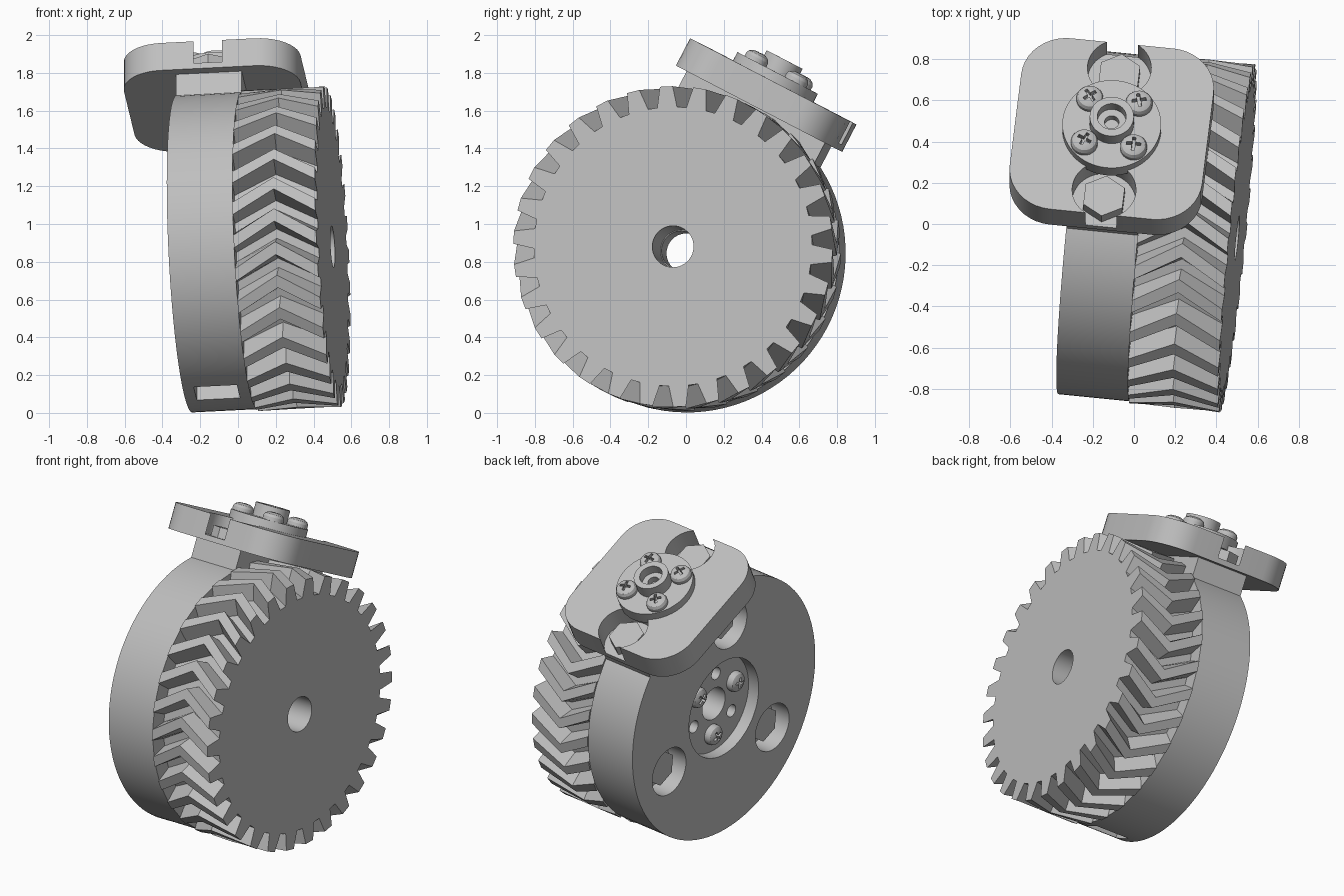
import bpy, bmesh
from math import radians, sin, cos, pi, tau
from mathutils import Matrix, Vector

cube = bpy.data.objects.get("Cube")
if cube:
    bpy.data.objects.remove(cube, do_unlink=True)

GREY = (0.52, 0.52, 0.52, 1)
grey = bpy.data.materials.new("light grey")
grey.use_nodes = True
grey.diffuse_color = GREY
grey.node_tree.nodes["Principled BSDF"].inputs["Base Color"].default_value = GREY

# Main dimensions; x is the wheel axis, z points to the mounting plate
DISK_R, HALF = 0.84, 0.175
GEAR_R, ROOT_R, GEAR_W, TEETH, TWIST = 0.85, 0.74, 0.44, 30, 0.155
PLATE_TOP, PLATE_T, PLATE_SIZE = 1.02, 0.163, 0.94
BORE_R, BOLT_CIRCLE = 0.155, 0.55
parts = []


def place(x, y, z, tilt=0):
    """Local frame whose z axis is turned about y by tilt degrees."""
    return Matrix.Translation((x, y, z)) @ Matrix.Rotation(radians(tilt), 4, 'Y')


def finish(name, bm, keep=True):
    bmesh.ops.recalc_face_normals(bm, faces=bm.faces)
    mesh = bpy.data.meshes.new(name)
    bm.to_mesh(mesh)
    bm.free()
    mesh.materials.append(grey)
    obj = bpy.data.objects.new(name, mesh)
    bpy.context.collection.objects.link(obj)
    if keep:
        parts.append(obj)
    else:
        obj.hide_render = True
    return obj


def lathe(name, profile, matrix, sides=48, keep=True):
    bm = bmesh.new()
    verts = [bm.verts.new((r, 0, z)) for r, z in profile]
    edges = [bm.edges.new(pair) for pair in zip(verts, verts[1:])]
    bmesh.ops.spin(bm, geom=verts + edges, axis=(0, 0, 1), cent=(0, 0, 0),
                   angle=tau, steps=sides)
    bmesh.ops.remove_doubles(bm, verts=bm.verts, dist=1e-4)
    bm.transform(matrix)
    return finish(name, bm, keep)


def cylinder(name, r, low, high, matrix, sides=48, keep=True):
    bm = bmesh.new()
    bmesh.ops.create_cone(bm, cap_ends=True, segments=sides, radius1=r, radius2=r,
                          depth=high - low, matrix=place(0, 0, (low + high) / 2))
    bm.transform(matrix)
    return finish(name, bm, keep)


def box(name, size, matrix, keep=True):
    bm = bmesh.new()
    bmesh.ops.create_cube(bm, size=1, matrix=matrix @ Matrix.Diagonal((*size, 1)))
    return finish(name, bm, keep)


def combine(obj, tools, operation='DIFFERENCE'):
    for tool in tools:
        mod = obj.modifiers.new("shape", 'BOOLEAN')
        mod.operation, mod.solver, mod.object = operation, 'EXACT', tool
    bpy.context.view_layer.update()
    graph = bpy.context.evaluated_depsgraph_get()
    mesh = bpy.data.meshes.new_from_object(obj.evaluated_get(graph))
    obj.modifiers.clear()
    obj.data = mesh
    for tool in tools:
        bpy.data.objects.remove(tool, do_unlink=True)


def ring(radius, start, count):
    for i in range(count):
        a = radians(start) + tau * i / count
        yield radius * cos(a), radius * sin(a)


def screw(name, matrix, turn):
    """Round-head screw with a cross recess."""
    head = lathe(name, [(0, -0.02), (0.065, -0.02), (0.065, 0.022), (0.057, 0.038),
                        (0.036, 0.05), (0, 0.054)], matrix, 24)
    spin = Matrix.Rotation(radians(turn), 4, 'Z')
    bars = [box("cutter", size, matrix @ spin @ place(0, 0, 0.045), False)
            for size in ((0.07, 0.016, 0.05), (0.016, 0.0701, 0.0502))]
    combine(head, bars)


# Rear disk with its neck
disk = cylinder("rear_disk", DISK_R, -HALF, HALF, place(0, 0, 0, 90), 96)
neck_top = PLATE_TOP - PLATE_T + 0.01
neck = box("neck", (2 * HALF, 0.83, neck_top - 0.6), place(0, 0, (neck_top + 0.6) / 2), False)
combine(disk, [neck], 'UNION')

# Centre bore, horn recess, bolt bores, small holes and the slot in the rim
back = -HALF
cutters = [cylinder("cutter", 0.105, -0.5, 0.5, place(0, 0, 0, 90), 40, False),
           cylinder("cutter", 0.32, -0.08, 0.1, place(back, 0, 0, -90), 64, False),
           box("cutter", (0.23, 0.15, 0.4), place(0, 0, -DISK_R), False)]
for y, z in ring(BOLT_CIRCLE, 0, 3):
    cutters.append(cylinder("cutter", BORE_R, -0.14, 0.1, place(back, y, z, -90), 40, False))
for y, z in ring(0.2, 0, 3):
    cutters.append(cylinder("cutter", 0.04, -0.2, 0, place(back, y, z, -90), 24, False))
combine(disk, cutters)

# Hex bolt heads and recess screws on the rear
for y, z in ring(BOLT_CIRCLE, 0, 3):
    cylinder("rear_hex_bolt", 0.115, -0.15, -0.06, place(back, y, z, -90), 6)
for i, (y, z) in enumerate(ring(0.2, 60, 3)):
    screw("rear_screw", place(back + 0.08, y, z, -90), 20 + 35 * i)

# Herringbone gear: one tooth outline repeated on three sections
bm = bmesh.new()
pitch = tau / TEETH
tooth = [(-0.34, ROOT_R), (-0.19, GEAR_R), (0.19, GEAR_R), (0.34, ROOT_R)]
sections = []
for x, turn in ((0, 0), (GEAR_W / 2, -TWIST), (GEAR_W, 0)):
    sections.append([bm.verts.new((HALF + x, r * cos(a), r * sin(a)))
                     for i in range(TEETH) for f, r in tooth
                     for a in [(i + f) * pitch + turn]])
for low, high in zip(sections, sections[1:]):
    for i in range(len(low)):
        bm.faces.new((low[i - 1], low[i], high[i], high[i - 1]))
bm.faces.new(sections[0])
bm.faces.new(sections[-1])
gear = finish("herringbone_gear", bm)

front = HALF + GEAR_W
cutters = [cylinder("cutter", 0.11, -0.6, 0.1, place(front, 0, 0, 90), 40, False)]
for y, z in ring(BOLT_CIRCLE, 0, 3):
    cutters.append(cylinder("cutter", 0.06, -0.15, 0.1, place(front, y, z, 90), 32, False))
combine(gear, cutters)

# Mounting plate with rounded corners
bm = bmesh.new()
corner, half = 0.22, PLATE_SIZE / 2 - 0.22
outline = []
for quarter, (sx, sy) in enumerate(((1, 1), (-1, 1), (-1, -1), (1, -1))):
    for step in range(11):
        a = (quarter + step / 10) * pi / 2
        outline.append(bm.verts.new((sx * half + corner * cos(a),
                                     sy * half + corner * sin(a), PLATE_TOP - PLATE_T)))
face = bm.faces.new(outline)
top = bmesh.ops.extrude_face_region(bm, geom=[face])
bmesh.ops.translate(bm, vec=(0, 0, PLATE_T),
                    verts=[v for v in top["geom"] if isinstance(v, bmesh.types.BMVert)])
plate = finish("mounting_plate", bm)
combine(plate, [cylinder("cutter", BORE_R, -0.13, 0.1, place(0, y, PLATE_TOP), 48, False)
                for y in (-0.335, 0.335)])
for y in (-0.335, 0.335):
    cylinder("plate_hex_bolt", 0.11, -0.14, -0.065, place(0, y, PLATE_TOP), 6)

# Round horn with a stepped hub and four screws
lathe("horn", [(0, -0.03), (0.24, -0.03), (0.24, 0.05), (0.107, 0.05), (0.107, 0.13),
               (0.07, 0.13), (0.07, 0.07), (0.035, 0.07), (0.035, 0.03), (0, 0.03)],
      place(0, 0, PLATE_TOP), 64)
for i, (x, y) in enumerate(ring(0.17, 45, 4)):
    screw("horn_screw", place(x, y, PLATE_TOP + 0.05), 15 + 25 * i)

# Tilt the whole assembly into its resting pose and shade it
axis = Vector((1, -0.1, 0.05)).normalized()
up = Vector((0, 0.4625, 0.89))
up = (up - axis * up.dot(axis)).normalized()
side = up.cross(axis)
pose = Matrix((axis, side, up)).transposed().to_4x4()
pose.translation = (-0.11, -0.008, 0.85)
bpy.ops.object.select_all(action='DESELECT')
for obj in parts:
    obj.matrix_world = pose
    obj.select_set(True)
bpy.context.view_layer.objects.active = parts[0]
bpy.ops.object.shade_smooth_by_angle(angle=radians(25))
